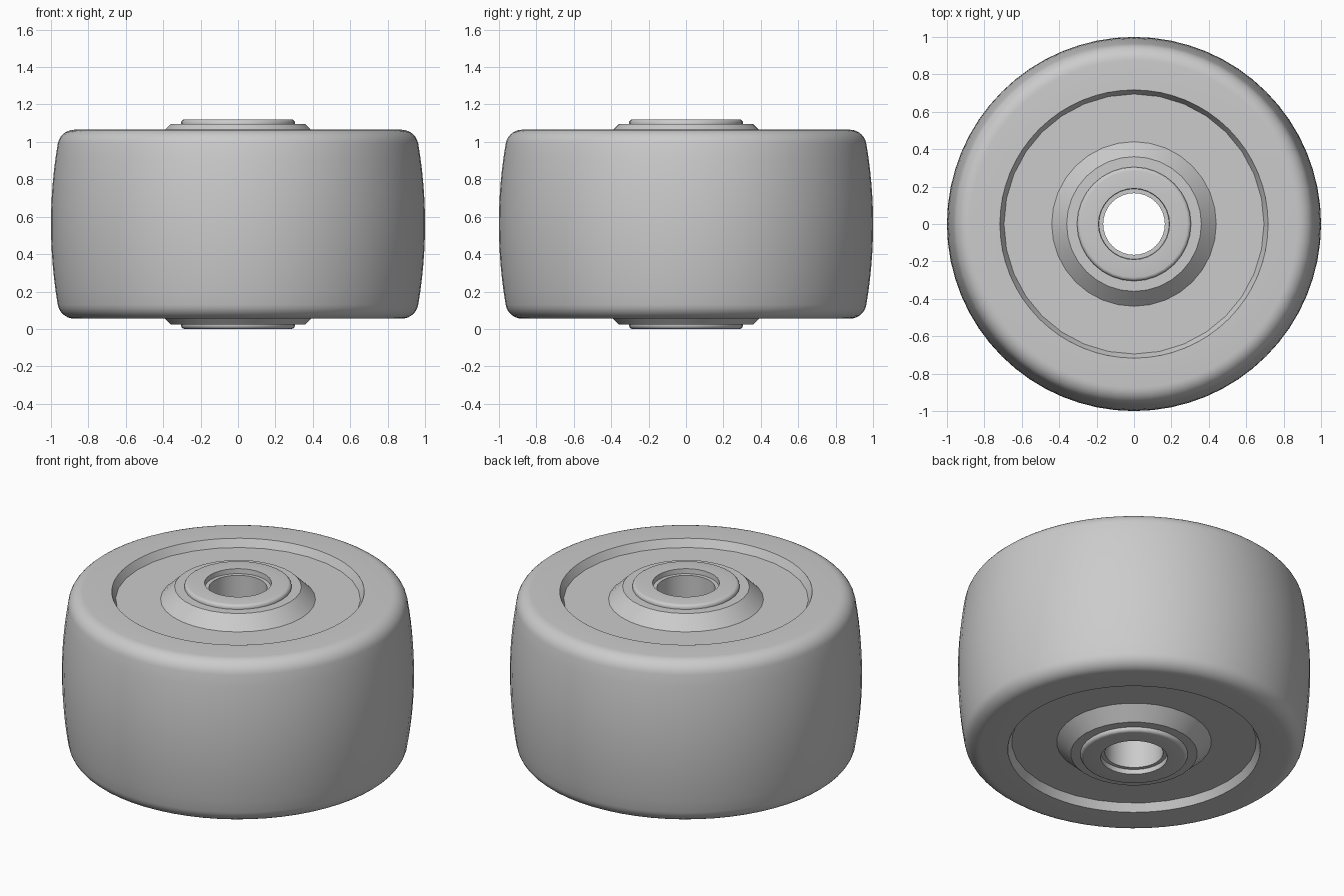
import bpy, bmesh
from math import sin, cos, pi, radians

if "Cube" in bpy.data.objects:
    bpy.data.objects.remove(bpy.data.objects["Cube"], do_unlink=True)

MID = 0.56  # height of the wheel's centre plane

grey = bpy.data.materials.new("plain_grey")
grey.use_nodes = True
colour = (0.6, 0.6, 0.6, 1)
grey.diffuse_color = colour
grey.node_tree.nodes["Principled BSDF"].inputs["Base Color"].default_value = colour


def arc(r, h, radius, start, end, steps):
    """Points (radius, height) on a rounded corner."""
    angles = [radians(start + (end - start) * i / steps) for i in range(steps + 1)]
    return [(r + radius * cos(a), h + radius * sin(a)) for a in angles]


def flip(points):
    return [(r, -h) for r, h in reversed(points)]


def lathe(name, profiles, segments):
    """Revolve open profiles around the axle."""
    bm = bmesh.new()
    for profile in profiles:
        rings = []
        for r, h in profile:
            rings.append([bm.verts.new((r * cos(2 * pi * j / segments),
                                        r * sin(2 * pi * j / segments), MID + h))
                          for j in range(segments)])
        for low, high in zip(rings, rings[1:]):
            for j in range(segments):
                k = (j + 1) % segments
                bm.faces.new((low[j], low[k], high[k], high[j]))
    mesh = bpy.data.meshes.new(name)
    bm.to_mesh(mesh)
    bm.free()
    mesh.materials.append(grey)
    obj = bpy.data.objects.new(name, mesh)
    bpy.context.collection.objects.link(obj)
    bpy.ops.object.select_all(action="DESELECT")
    obj.select_set(True)
    bpy.context.view_layer.objects.active = obj
    bpy.ops.object.shade_smooth_by_angle(angle=radians(30))
    return obj


# Tyre: crowned tread, rounded shoulders, flat side walls
crown = [(1 - 0.036 * (i / 6) ** 2, 0.43 * i / 6) for i in range(6)]
tyre_half = crown + arc(0.875, 0.415, 0.09, 10, 90, 7) + [(0.717, 0.505)]
lathe("tyre", [flip(tyre_half[1:]) + tyre_half], 64)

# Hub: recessed disc on each side with a conical boss
hub_side = [(0.72, 0.505), (0.695, 0.457), (0.44, 0.457), (0.36, 0.535), (0.295, 0.535)]
lathe("hub", [hub_side, flip(hub_side)], 32)

# Axle sleeve: rounded collar, counterbore and through hole
sleeve_half = ([(0.305, 0.53)] + arc(0.285, 0.54, 0.02, 0, 90, 4)
               + [(0.19, 0.56), (0.188, 0.53), (0.165, 0.53)])
lathe("axle_sleeve", [sleeve_half + flip(sleeve_half)], 32)
